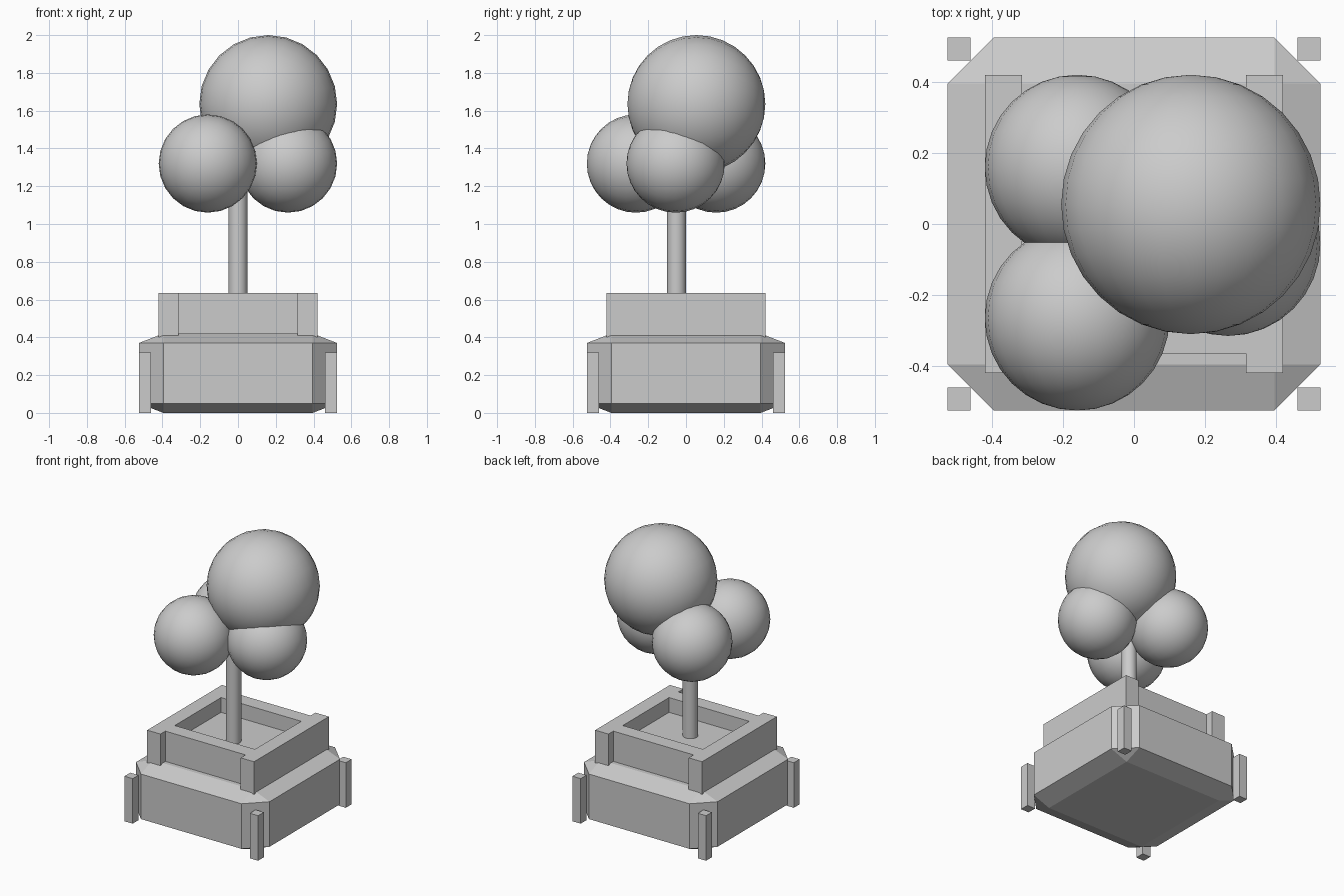
import bpy, bmesh
from math import radians
from mathutils import Matrix, Vector

if "Cube" in bpy.data.objects:
    bpy.data.objects.remove(bpy.data.objects["Cube"])

grey = bpy.data.materials.new("plain grey")
grey.use_nodes = True
colour = (0.6, 0.6, 0.6, 1)
grey.diffuse_color = colour
grey.node_tree.nodes["Principled BSDF"].inputs["Base Color"].default_value = colour


def add_object(name, bm):
    mesh = bpy.data.meshes.new(name)
    bmesh.ops.recalc_face_normals(bm, faces=bm.faces)
    bm.to_mesh(mesh)
    bm.free()
    mesh.materials.append(grey)
    obj = bpy.data.objects.new(name, mesh)
    bpy.context.collection.objects.link(obj)
    return obj


def box(name, low, high):
    low, high = Vector(low), Vector(high)
    bm = bmesh.new()
    bmesh.ops.create_cube(bm, size=1, matrix=Matrix.Translation((low + high) / 2)
                          @ Matrix.Diagonal((*(high - low), 1)))
    return add_object(name, bm)


def smooth(obj, angle):
    bpy.ops.object.select_all(action="DESELECT")
    obj.select_set(True)
    bpy.context.view_layer.objects.active = obj
    bpy.ops.object.shade_smooth_by_angle(angle=radians(angle))


def ball(name, centre, radius):
    # Poles run front to back
    bm = bmesh.new()
    bmesh.ops.create_uvsphere(bm, u_segments=24, v_segments=16, radius=radius,
                              matrix=Matrix.Translation(centre) @ Matrix.Rotation(radians(90), 4, "X"))
    smooth(add_object(name, bm), 40)


# Chamfered planter body: hull of the three face pairs
OUT, IN, TOP, CUT = 0.525, 0.395, 0.42, 0.05
bm = bmesh.new()
for sx in (-1, 1):
    for sy in (-1, 1):
        for end, side in ((0, CUT), (TOP, TOP - CUT)):
            for p in ((IN, IN, end), (OUT, IN, side), (IN, OUT, side)):
                bm.verts.new((sx * p[0], sy * p[1], p[2]))
bmesh.ops.convex_hull(bm, input=bm.verts)
bmesh.ops.dissolve_limit(bm, angle_limit=radians(1), verts=bm.verts, edges=bm.edges)
add_object("planter_body", bm)

# Corner feet
for sx, xname in ((-1, "right"), (1, "left")):
    for sy, yname in ((-1, "front"), (1, "back")):
        x, y = sx * 0.4925, sy * 0.4925
        h = 0.0325
        box(f"{yname}_{xname}_foot", (x - h, y - h, 0), (x + h, y + h, 0.32))

# Raised rim: long side walls, with set-in front and back walls
RIM = 0.635
for s, xname, yname in ((-1, "right", "front"), (1, "left", "back")):
    x, y = s * 0.3675, s * 0.3125
    t = 0.0525
    box(f"{xname}_rim_wall", (x - t, -0.42, 0.37), (x + t, 0.42, RIM))
    box(f"{yname}_rim_wall", (-0.315, y - t, 0.4), (0.315, y + t, RIM))

# Soil bed
box("soil", (-0.315, -0.26, 0.4), (0.315, 0.26, 0.53))

# Trunk
bm = bmesh.new()
bmesh.ops.create_cone(bm, cap_ends=True, segments=24, radius1=0.05, radius2=0.05, depth=0.95,
                      matrix=Matrix.Translation((0, -0.05, 0.975)))
smooth(add_object("trunk", bm), 40)

# Foliage
ball("large_top_foliage", (0.16, 0.055, 1.635), 0.365)
ball("front_foliage", (-0.16, -0.265, 1.32), 0.26)
ball("back_foliage", (-0.16, 0.16, 1.32), 0.26)
ball("left_foliage", (0.265, -0.055, 1.32), 0.26)
